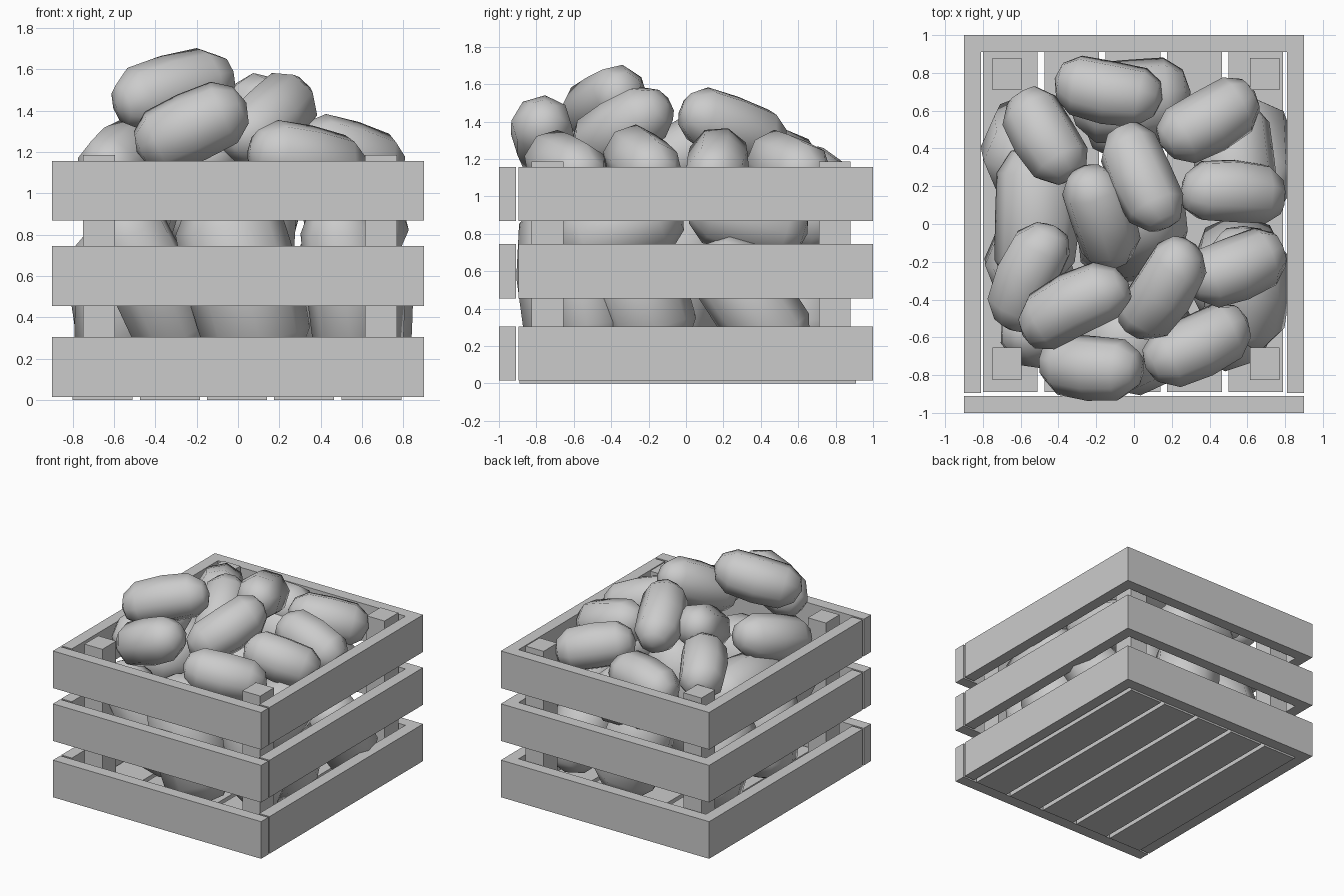
import bpy, bmesh, math, random
from mathutils import Vector

if "Cube" in bpy.data.objects:
    bpy.data.objects.remove(bpy.data.objects["Cube"])

random.seed(4)


def box(name, x0, x1, y0, y1, z0, z1):
    bm = bmesh.new()
    bmesh.ops.create_cube(bm, size=1)
    for v in bm.verts:
        v.co = Vector((x0 + (v.co.x + .5) * (x1 - x0),
                       y0 + (v.co.y + .5) * (y1 - y0),
                       z0 + (v.co.z + .5) * (z1 - z0)))
    return finish(name, bm)


def finish(name, bm, smooth=False):
    bmesh.ops.recalc_face_normals(bm, faces=bm.faces)
    for f in bm.faces:
        f.smooth = smooth
    me = bpy.data.meshes.new(name)
    bm.to_mesh(me)
    bm.free()
    ob = bpy.data.objects.new(name, me)
    bpy.context.collection.objects.link(ob)
    return ob


def potato(name, p, q, r, bend=.03, sides=8):
    """Low-poly bent capsule between the tips p and q."""
    p, q = Vector(p), Vector(q)
    axis = q - p
    u = axis.cross(Vector((0, 0, 1))).normalized()
    w = u.cross(axis).normalized()
    spin = random.uniform(0, math.pi / 4)
    profile = [(.05, .58), (.2, .97), (.5, 1.03), (.8, .97), (.95, .58)]
    bm = bmesh.new()
    rings = []
    for t, s in profile:
        c = p + axis * t + u * bend * (1 - (2 * t - 1) ** 2)
        ring = []
        for i in range(sides):
            a = spin + math.tau * i / sides
            ring.append(bm.verts.new(c + (u * math.cos(a) + w * math.sin(a)) * r * s))
        rings.append(ring)
    for a, b in zip(rings, rings[1:]):
        for i in range(sides):
            j = (i + 1) % sides
            bm.faces.new((a[i], a[j], b[j], b[i]))
    for ring, tip in ((rings[0], p), (rings[-1], q)):
        v = bm.verts.new(tip)
        for i in range(sides):
            bm.faces.new((ring[i], ring[(i + 1) % sides], v))
    return finish(name, bm, True)


# Crate wall planks, three tiers
for n, (z0, z1) in enumerate([(.015, .305), (.455, .745), (.868, 1.158)]):
    box(f"front_plank_{n}", -.9, .9, -1, -.91, z0, z1)
    box(f"back_plank_{n}", -.9, .9, .91, 1, z0, z1)
    box(f"left_plank_{n}", -.9, -.81, -.895, .91, z0, z1)
    box(f"right_plank_{n}", .81, .9, -.895, .91, z0, z1)

# Corner posts
for side, x in (("left", -.75), ("right", .615)):
    for end, y in (("front", -.825), ("back", .71)):
        box(f"{end}_{side}_post", x, x + .155, y, y + .17, .02, 1.185)

# Floor slats
for i in range(5):
    x = -.8 + i * .325
    box(f"floor_slat_{i}", x, x + .29, -.89, .91, 0, .04)

# Heaped potatoes on top: tip, tip, bend
top = [
    ((-.59, -.59, 1.42), (-.03, -.31, 1.58), -.03),
    ((-.49, -.72, 1.20), (.04, -.77, 1.44), .02),
    ((-.02, -.57, 1.22), (.29, -.10, 1.50), .03),
    ((.06, -.76, 1.22), (.60, -.50, 1.10), .02),
    ((.28, -.32, 1.26), (.79, -.12, 1.10), .02),
    ((.25, .17, 1.25), (.80, .14, 1.08), -.02),
    ((.14, .42, 1.22), (.64, .70, 1.10), .02),
    ((-.07, .52, 1.27), (.18, -.02, 1.47), .02),
    ((-.27, .29, 1.40), (-.10, -.22, 1.12), -.02),
    ((-.60, .70, 1.12), (-.32, .24, 1.28), .02),
    ((-.66, -.56, 1.08), (-.42, -.01, 1.25), -.03),
    ((-.42, .77, 1.06), (.15, .66, 1.12), .02),
]
for n, (p, q, b) in enumerate(top):
    potato(f"top_potato_{n}", p, q, .168, b)

# Larger potatoes filling the crate: tip, tip, radius
fill = [
    ((-.35, .65, .92), (.30, .70, .90), .22),
    ((-.55, -.35, .88), (-.53, .42, .90), .22),
    ((.52, .65, .80), (.60, .02, .98), .21),
    ((.56, -.68, .72), (.58, -.02, .95), .22),
    ((-.10, -.62, 1.05), (.14, -.58, .10), .27),
    ((-.62, -.60, 1.00), (-.25, -.42, .15), .20),
    ((.46, -.60, 1.00), (.56, -.48, .12), .20),
    ((.64, .58, .12), (.66, .12, .75), .22),
    ((.50, -.38, .90), (.55, -.12, .12), .25),
    ((-.10, -.12, .12), (.05, .10, 1.15), .27),
    ((.12, .64, .12), (-.08, .52, .90), .25),
    ((-.52, .52, .12), (-.55, .28, .90), .24),
    ((-.58, -.15, .12), (-.50, -.25, .85), .22),
]
for n, (p, q, r) in enumerate(fill):
    potato(f"lower_potato_{n}", p, q, r)
